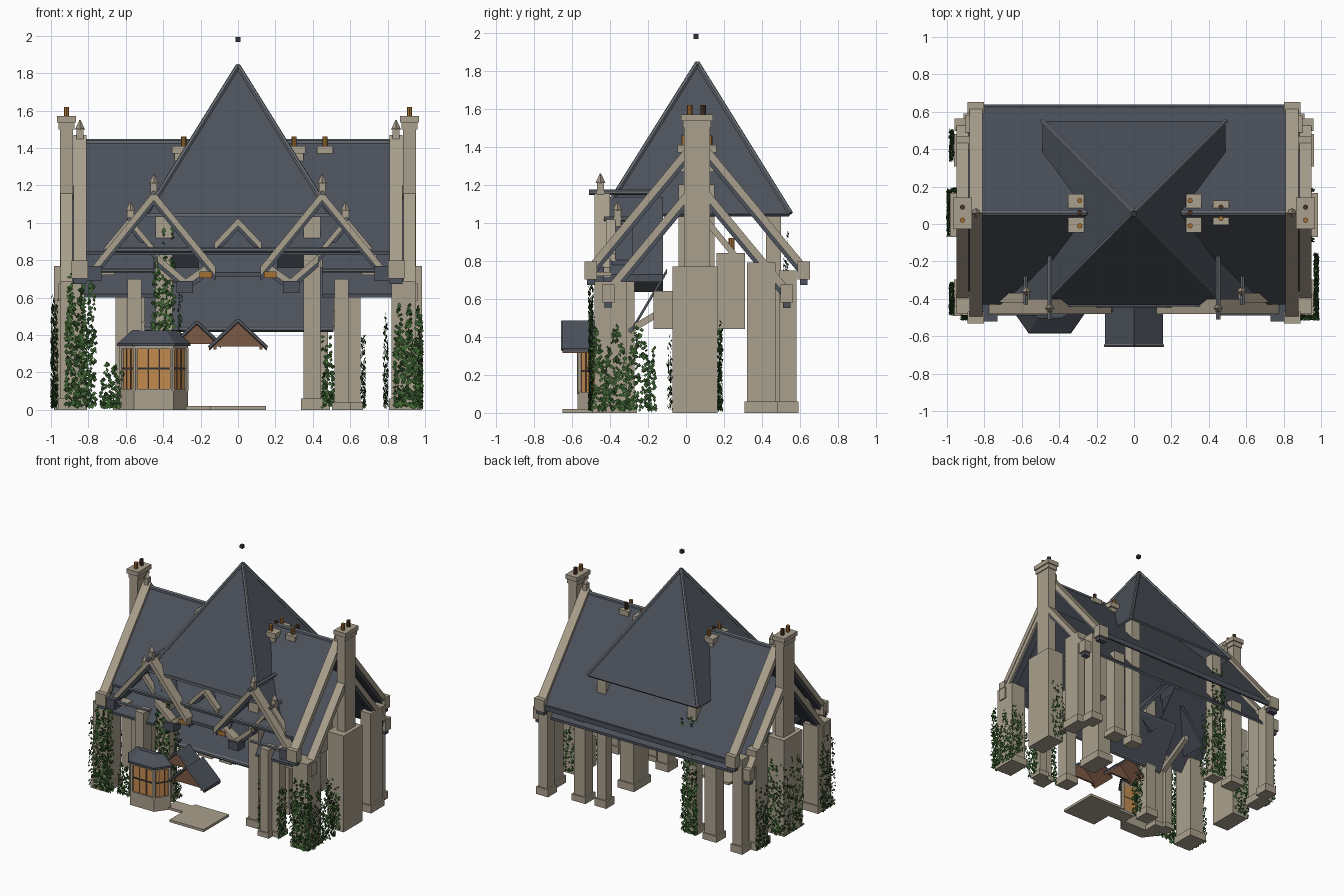
import bpy, bmesh, math, random
from mathutils import Vector

random.seed(4)
if "Cube" in bpy.data.objects:
    bpy.data.objects.remove(bpy.data.objects["Cube"])

def material(name, r, g, b):
    m = bpy.data.materials.new(name)
    m.use_nodes = True
    m.diffuse_color = (r, g, b, 1)
    m.node_tree.nodes["Principled BSDF"].inputs["Base Color"].default_value = (r, g, b, 1)
    return m

STONE = material("stone", .4, .35, .265)
SLATE = material("slate", .072, .083, .104)
TRIM = material("ridge_grey", .13, .145, .165)
METAL = material("dark_metal", .03, .032, .037)
BROWN = material("timber_brown", .2, .1, .06)
GLASS = material("amber_glass", .55, .26, .08)
CLAY = material("clay", .37, .16, .035)
SOOT = material("dark_clay", .075, .035, .018)
LEAF = material("leaf_green", .05, .14, .032)
SHADE = material("deep_green", .024, .065, .018)
SIDES = (-1, 1)
RIDGE_Y = .06

def finish(name, bm, *mats):
    me = bpy.data.meshes.new(name)
    bmesh.ops.recalc_face_normals(bm, faces=bm.faces)
    bm.to_mesh(me)
    bm.free()
    for m in mats:
        me.materials.append(m)
    ob = bpy.data.objects.new(name, me)
    bpy.context.collection.objects.link(ob)
    return ob

def prism(name, pts, axis, a, b, mat):
    """Extrude a 2D outline along one axis from a to b."""
    place = {"x": lambda u, v, w: (w, u, v), "y": lambda u, v, w: (u, w, v), "z": lambda u, v, w: (u, v, w)}[axis]
    bm = bmesh.new()
    lo = [bm.verts.new(place(u, v, a)) for u, v in pts]
    hi = [bm.verts.new(place(u, v, b)) for u, v in pts]
    bm.faces.new(lo)
    bm.faces.new(hi[::-1])
    for i in range(len(pts)):
        j = (i + 1) % len(pts)
        bm.faces.new((lo[i], lo[j], hi[j], hi[i]))
    return finish(name, bm, mat)

def box(name, x, y, z, mat=STONE):
    return prism(name, [(x[0], y[0]), (x[1], y[0]), (x[1], y[1]), (x[0], y[1])], "z", z[0], z[1], mat)

def slab(name, p, q, t, axis, a, b, mat=SLATE):
    """Sloping sheet or coping, t thick vertically."""
    return prism(name, [p, q, (q[0], q[1] - t), (p[0], p[1] - t)], axis, a, b, mat)

def tube(name, p, q, r, mat=TRIM, sides=6, tip=None):
    p, q = Vector(p), Vector(q)
    bm = bmesh.new()
    bmesh.ops.create_cone(bm, cap_ends=True, segments=sides, radius1=r, radius2=r if tip is None else tip,
                          depth=(q - p).length)
    bm.transform((q - p).to_track_quat("Z", "Y").to_matrix().to_4x4())
    bmesh.ops.translate(bm, verts=bm.verts, vec=(p + q) / 2)
    return finish(name, bm, mat)

def pillar(name, x, y, top, plinth=.06):
    box(name, x, y, (0, top))
    box(name + "_plinth", (min(x) - .012, max(x) + .012), (y[0] - .012, y[1] + .012), (0, plinth))

def finial(x, y, z, h=.1):
    box("finial_base", (x - .018, x + .018), (y - .018, y + .018), (z - .04, z + h * .55))
    tube("finial_tip", (x, y, z + h * .5), (x, y, z + h), .026, STONE, 4, .003)

def gable(name, x, z, half, slope, y0, y1, back, coping=.05):
    """Stone coping from y0 to y1 with slate under and behind it."""
    for s in SIDES:
        foot = (x + s * half, z - half * slope)
        slab(name + "_coping", (x, z), foot, coping, "y", y0, y1, STONE)
        slab(name + "_slates", (x, z - .035), (foot[0], foot[1] - .035), coping - .01, "y", y0 + .03, back)

def pots(x, ys, z):
    for i, y in enumerate(ys):
        tube("chimney_pot", (x, y, z - .01), (x, y, z + .05), .014, SOOT if i % 2 else CLAY, 8)

def on_roof(y, ridge=1.44):
    return (y, ridge - 1.21 * abs(y - RIDGE_Y))

# Main and lower roofs
slab("main_roof_back", on_roof(RIDGE_Y), on_roof(.64), .02, "x", -.82, .82)
slab("main_roof_front", on_roof(RIDGE_Y), on_roof(-.43), .02, "x", -.82, .82)
slab("lower_roof_back", on_roof(RIDGE_Y, 1.2), on_roof(.54, 1.2), .02, "x", -.89, .89)
for s in SIDES:
    slab("lower_roof_front", on_roof(RIDGE_Y, 1.2), on_roof(-.42, 1.2), .02, "x", s * .45, s * .89)
    tube("main_ridge", (s * .25, RIDGE_Y, 1.433), (s * .86, RIDGE_Y, 1.433), .016)
    box("wall_ledge", (s * .66, s * .82), (-.475, -.39), (.72, .74))
    tube("side_gutter", (s * .45, -.48, .745), (s * .82, -.48, .745), .012)
tube("front_gutter", (-.68, -.435, .855), (.68, -.435, .855), .013)
box("back_fascia", (-.82, .82), (.625, .64), (.715, .755), SLATE)

# Lean-to roof over the entrance
slab("lean_to_roof", (-.29, .44), (-.1, .76), .025, "x", -.5, .51)
slab("mid_eave", (-.42, .735), (-.32, .87), .025, "x", -.21, .21)
tube("lean_to_gutter", (-.5, -.29, .435), (.51, -.29, .435), .015)
for s in SIDES:
    slab("lean_to_coping", (-.27, .47), (.0, .63), .04, "x", s * .5, s * .54, STONE)

# Central pyramid roof
base = [(-.49, -.435), (.49, -.435), (.49, .55), (-.49, .55)]
apex = (0, RIDGE_Y, 1.84)
bm = bmesh.new()
tip = bm.verts.new(apex)
ring = [bm.verts.new((x, y, 1.045)) for x, y in base]
for i in range(4):
    bm.faces.new((ring[i], ring[(i + 1) % 4], tip))
shell = finish("pyramid_roof", bm, SLATE)
shell.modifiers.new("thickness", "SOLIDIFY").thickness = .018
for x, y in base:
    tube("pyramid_hip", (x, y, 1.05), apex, .014)
box("pyramid_fascia", (-.49, .49), (-.44, -.425), (1.03, 1.05), TRIM)
box("spire_cap", (-.013, .013), (.04, .066), (1.967, 1.993), METAL)

# Gable-end copings, kneelers and end chimneys
for s in SIDES:
    for d in SIDES:
        for name, z, run, a, b in (("upper", 1.47, .56, .81, .88), ("lower", 1.24, .47, .885, .95)):
            foot = RIDGE_Y + d * run
            slab(name + "_coping", on_roof(RIDGE_Y, z), on_roof(foot, z), .06, "x", s * a, s * b, STONE)
            slab(name + "_soffit", on_roof(RIDGE_Y, z - .06), on_roof(foot, z - .06), .03, "x", s * a, s * (b - .015))
            zf = on_roof(foot, z)[1]
            box(name + "_kneeler", (s * (a - .008), s * (b + .01)), (foot - .033, foot + .033), (zf - .09, zf + .005))
            box(name + "_kneeler_foot", (s * a, s * b), (foot - .02, foot + .02), (zf - .12, zf - .09), SLATE)
    finial(s * .845, RIDGE_Y, 1.45)
    box("chimney_base", (s * .84, s * .985), (-.07, .165), (0, .77))
    box("chimney_shaft", (s * .882, s * .953), (-.01, .125), (.77, 1.52))
    for g, z in ((.007, 1.5), (.016, 1.535)):
        box("chimney_band", (s * (.882 - g), s * (.953 + g)), (-.01 - g, .125 + g), (z, z + .035))
    pots(s * .917, (.02, .09), 1.57)

# Ridge chimneys
for x, ys in ((-.31, (-.01, .06, .125)), (.32, (-.01, .06, .125)), (.465, (.03, .09))):
    box("ridge_stack", (x - .03, x + .03), (ys[0] - .02, ys[-1] + .02), (1.25, 1.4))
    box("ridge_stack_cap", (x - .042, x + .042), (ys[0] - .035, ys[-1] + .035), (1.37, 1.41))
    pots(x - .02 * (x < .4) * math.copysign(1, x), ys, 1.41)

# Pillars
for s in SIDES:
    pillar("front_corner_pillar", (s * .82, s * .95), (-.48, -.31), .69)
    pillar("back_corner_pillar", (s * .82, s * .9), (.49, .58), .75)
    pillar("back_side_pillar", (s * .86, s * .95), (.32, .47), .79)
    pillar("front_mid_pillar", (s * .515, s * .59), (-.46, -.36), .7, .04)
    pillar("front_outer_pillar", (s * .59, s * .655), (-.41, -.33), .63, .04)
    pillar("back_mid_pillar", (s * .53, s * .63), (.42, .52), .72, .05)
    pillar("front_tall_pillar", (s * .35, s * .44), (-.37, -.27), 1.05)
    pillar("back_tall_pillar", (s * .36, s * .44), (.42, .5), 1.07)
    box("eave_lamp", (s * .14, s * .205), (-.46, -.43), (.705, .74), CLAY)
pillar("inner_pier", (.36, .48), (-.04, .15), 1.2)
box("hanging_wall", (.52, .62), (.16, .31), (.44, .84))
slab("hanging_wall_coping", (.12, 1.02), (.3, .8), .05, "x", .54, .62, STONE)
box("wall_bracket", (.5, .62), (-.17, -.05), (.44, .64))
tube("low_pot", (.57, .24, .83), (.57, .24, .92), .016, CLAY, 8)

# Front gables, gablets and their valley blocks
for s in SIDES:
    gable("large_gable", s * .45, 1.17, .33, 1.23, -.48, -.4, -.12)
    tube("large_gable_ridge", (s * .45, -.51, 1.16), (s * .45, -.17, 1.16), .014)
    finial(s * .45, -.45, 1.16)
    gable("small_gable", s * .58, 1.03, .16, 1.2, -.42, -.37, -.28, .04)
    tube("small_gable_ridge", (s * .58, -.43, 1.02), (s * .58, -.27, 1.02), .012)
    finial(s * .575, -.36, 1.02, .09)
    for x, z in ((.15, .79), (.43, .83)):
        slab("valley_coping", (s * .28, .7), (s * x, z), .04, "y", -.45, -.38, STONE)
        slab("valley_slates", (s * .28, .67), (s * x, z - .03), .035, "y", -.42, -.12)
    box("valley_block", (s * .24, s * .33), (-.47, -.38), (.625, .69), SLATE)
    box("gable_foot", (s * .73, s * .81), (-.52, -.43), (.69, .77), SLATE)
gable("centre_gablet", 0, 1.025, .125, 1.05, -.44, -.39, -.3, .04)

# Three-sided bay window
def bay(grow):
    a, b, front = .175 + grow, .1 + grow * .6, -.563 - grow
    return [(-.45 - a, -.465), (-.45 - b, front), (-.45 + b, front), (-.45 + a, -.465)]

prism("bay_plinth", bay(.008), "z", 0, .11, STONE)
prism("bay_glass", bay(-.005), "z", .11, .33, GLASS)
prism("bay_transom", bay(0), "z", .215, .225, METAL)
prism("bay_lintel", bay(.008), "z", .325, .345, STONE)
prism("bay_eave", bay(.022), "z", .34, .355, SLATE)
slopes = bmesh.new()
low, high = ([slopes.verts.new((x, y, z)) for x, y in bay(g)] for g, z in ((.02, .355), (-.06, .425)))
slopes.faces.new(high)
for i in range(3):
    slopes.faces.new((low[i], low[i + 1], high[i + 1], high[i]))
finish("bay_roof", slopes, SLATE)
corners = [Vector((x, y, .1)) for x, y in bay(-.003)]
for p, q in zip(corners, corners[1:]):
    for k, r, mat in ((0, .014, STONE), (1, .014, STONE), (.35, .004, BROWN), (.65, .004, BROWN)):
        c = p.lerp(q, k)
        tube("bay_post", c, c + Vector((0, 0, .23)), r, mat)

# Porch and paving
for x, z, half, y0, y1 in ((0, .485, .155, -.65, -.44), (-.22, .475, .13, -.46, -.3)):
    for s in SIDES:
        foot = (x + s * half, z - half * .95)
        slab("porch_roof", (x, z), foot, .015, "y", y0, y1)
        slab("porch_lining", (x, z - .015), (foot[0], foot[1] - .015), .008, "y", y0, y1, BROWN)
        tube("porch_verge", (x, y0, z - .005), (foot[0], y0, foot[1] - .005), .009)
        box("porch_bracket", (foot[0] - s * .04, foot[0] - s * .025), (y0 + .01, y0 + .03),
            (foot[1] - .015, foot[1] + .02), BROWN)
    prism("porch_gable_fill", [(x - half + .01, z - half * .95), (x + half - .01, z - half * .95), (x, z - .02)],
          "y", y0 + .015, y0 + .03, BROWN)
box("porch_paving", (-.15, .15), (-.65, -.33), (0, .02))
box("side_paving", (-.3, -.15), (-.48, -.36), (0, .02))

# Climbing ivy
def ivy(x, y, along, width, height, count):
    """Leaves scattered on an upright patch running along the x or y axis."""
    bm = bmesh.new()
    phase = random.random() * 6
    u_axis = Vector((1, 0, 0)) if along == "x" else Vector((0, 1, 0))
    for _ in range(int(count * 1.5)):
        t = random.uniform(-.5, .5)
        top = height * (.5 + .5 * abs(math.sin(phase + t * 9)))
        c = Vector((x, y, .015 + top * random.random() ** 1.2)) + u_axis * t * width
        c += Vector((u_axis.y, u_axis.x, 0)) * random.uniform(-.012, .012)
        n = Vector((random.uniform(-.5, .5), random.uniform(-.5, .5), 0))
        u = (u_axis + n).normalized() * random.uniform(.008, .014)
        v = Vector((n.y, n.x, 1)).normalized() * random.uniform(.009, .015)
        bm.faces.new([bm.verts.new(c + d) for d in (u, v, -u, -v)]).material_index = int(random.random() < .4)
    finish("ivy", bm, LEAF, SHADE)

for patch in ((-.84, -.5, "x", .16, .74, 420), (-.975, -.4, "y", .17, .58, 220), (-.67, -.47, "x", .13, .24, 110),
              (-.4, -.385, "x", .12, .98, 330), (-.31, -.33, "y", .1, .7, 130), (.48, -.38, "x", .06, .38, 90),
              (.67, -.4, "y", .1, .42, 120), (.79, -.4, "y", .14, .5, 140), (.91, -.5, "x", .15, .55, 330),
              (.975, -.33, "y", .34, .45, 380), (.9, -.085, "x", .12, .4, 70), (.9, .18, "x", .12, .5, 70),
              (-.988, .06, "y", .24, .6, 300), (-.975, .42, "y", .16, .5, 170), (-.4, .525, "x", .13, .95, 320),
              (-.32, .46, "y", .1, .6, 110), (-.91, .18, "x", .12, .6, 130)):
    ivy(*patch)
